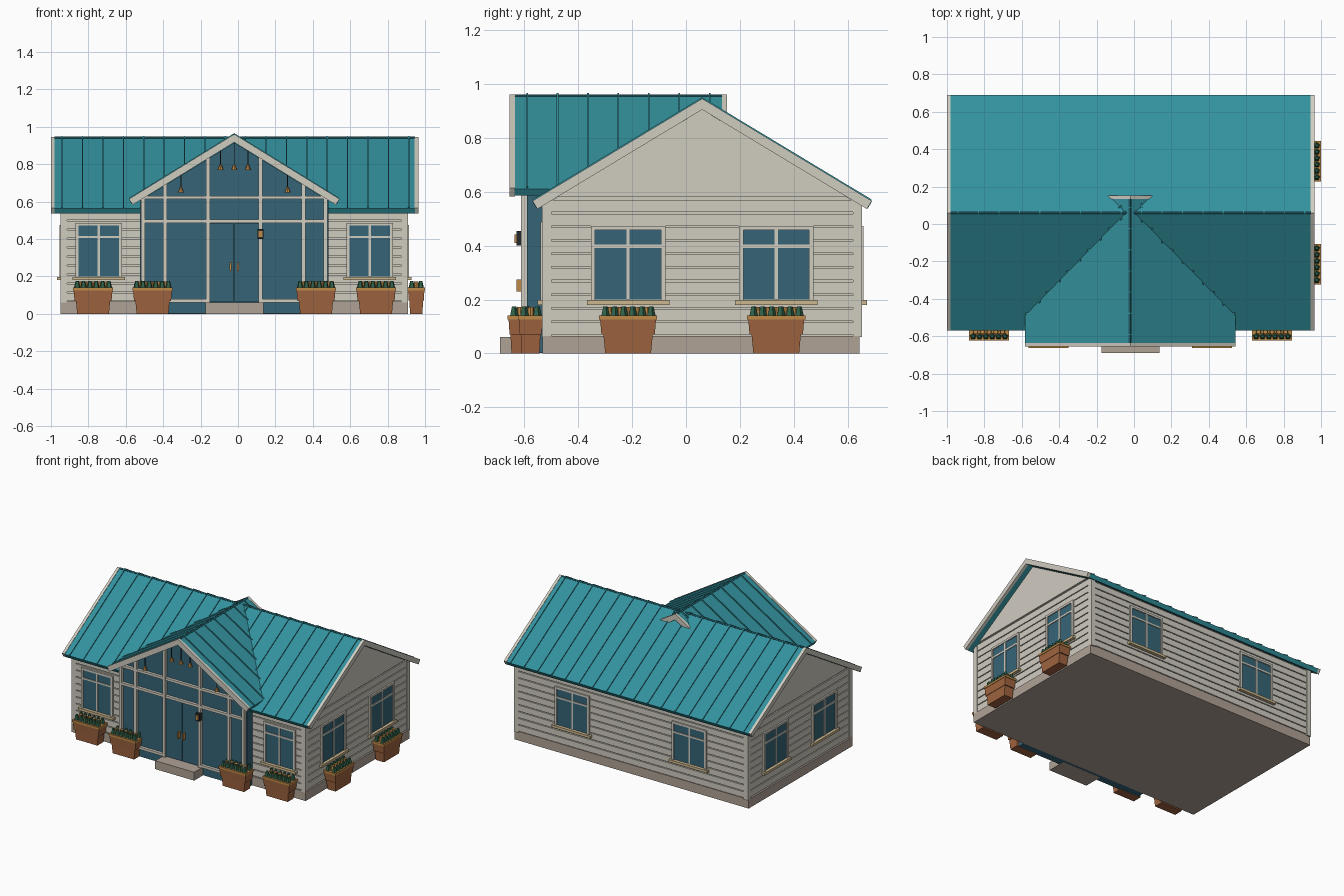
import bpy, bmesh, math
from mathutils import Matrix, Vector

if "Cube" in bpy.data.objects:
    bpy.data.objects.remove(bpy.data.objects["Cube"])


def material(name, hex_code):
    def linear(c):
        return c / 12.92 if c <= 0.04045 else ((c + 0.055) / 1.055) ** 2.4
    rgb = [linear(int(hex_code[i:i + 2], 16) / 255) for i in (0, 2, 4)]
    m = bpy.data.materials.new(name)
    m.use_nodes = True
    m.diffuse_color = (*rgb, 1)
    m.node_tree.nodes["Principled BSDF"].inputs["Base Color"].default_value = (*rgb, 1)
    return m


TEAL = material("teal roof", "33929e")
DARK_TEAL = material("dark teal ridge", "1f5a64")
CREAM = material("cream paint", "d0ccc0")
STONE = material("stone base", "b0a296")
GLASS = material("blue glass", "366577")
TERRACOTTA = material("terracotta", "a0643f")
WOOD = material("tan wood", "c08a48")
SILL = material("pale sill", "cbb78f")
GREEN = material("leaf green", "2f6149")
BLACK = material("dark metal", "25292c")


class Part:
    """Collects simple solids in one mesh object."""

    def __init__(self, name, mat):
        self.name, self.mat, self.bm = name, mat, bmesh.new()

    def box(self, x0, x1, y0, y1, z0, z1):
        size = Matrix.Diagonal((x1 - x0, y1 - y0, z1 - z0, 1))
        mid = Vector((x0 + x1, y0 + y1, z0 + z1)) / 2
        bmesh.ops.create_cube(self.bm, size=1, matrix=Matrix.Translation(mid) @ size)

    def wall_box(self, side, u0, u1, d0, d1, z0, z1):
        # u runs along the wall, d is the distance out from it
        axis, base, sign = WALLS[side]
        a, b = sorted((base + sign * d0, base + sign * d1))
        if axis == "x":
            self.box(a, b, u0, u1, z0, z1)
        else:
            self.box(u0, u1, a, b, z0, z1)

    def prism(self, profile, axis, a, b):
        def point(u, z, d):
            return (d, u, z) if axis == "x" else (u, d, z)
        ends = [[self.bm.verts.new(point(u, z, d)) for u, z in profile] for d in (a, b)]
        n = len(profile)
        self.bm.faces.new(ends[0])
        self.bm.faces.new(ends[1][::-1])
        for i in range(n):
            j = (i + 1) % n
            self.bm.faces.new((ends[0][i], ends[0][j], ends[1][j], ends[1][i]))

    def taper(self, x, y, z0, z1, low, high):
        m = Matrix.Translation((x, y, (z0 + z1) / 2))
        verts = bmesh.ops.create_cube(self.bm, size=2, matrix=m)["verts"]
        for v in verts:
            top = v.co.z > m.translation.z
            half = high if top else low
            v.co = (x + math.copysign(half[0], v.co.x - x),
                    y + math.copysign(half[1], v.co.y - y), z1 if top else z0)

    def cone(self, x, y, z0, z1, r0, r1, sides=6):
        bmesh.ops.create_cone(self.bm, cap_ends=True, segments=sides, radius1=r0, radius2=r1,
                              depth=z1 - z0, matrix=Matrix.Translation((x, y, (z0 + z1) / 2)))

    def done(self):
        bmesh.ops.recalc_face_normals(self.bm, faces=self.bm.faces)
        mesh = bpy.data.meshes.new(self.name)
        self.bm.to_mesh(mesh)
        self.bm.free()
        mesh.materials.append(self.mat)
        bpy.context.collection.objects.link(bpy.data.objects.new(self.name, mesh))


def chevron(mid, half, peak, slope, thick, lift=0.0):
    """Inverted V profile with eave ends square to the slope."""
    peak += lift
    k = math.hypot(1, slope)
    eave = peak - half * slope
    dx, dz = thick * slope / k, thick / k
    return [(mid - half, eave), (mid, peak), (mid + half, eave),
            (mid + half - dx, eave - dz), (mid, peak - thick * k), (mid - half + dx, eave - dz)]


CX, CY = -0.02, 0.06
WALLS = {"front": ("y", -0.52, -1), "back": ("y", 0.64, 1),
         "left": ("x", 0.895, 1), "right": ("x", -0.935, -1)}
SPAN = {"front": (-0.935, 0.895), "back": (-0.935, 0.895),
        "left": (-0.52, 0.64), "right": (-0.52, 0.64)}

# Stone base and entrance step
p = Part("base", STONE)
p.box(-0.95, 0.91, -0.532, 0.645, 0, 0.065)
p.done()
p = Part("entrance_step", STONE)
p.box(-0.175, 0.135, -0.69, -0.55, 0, 0.06)
p.done()

# Walls, gable panels, siding boards and corner boards
p = Part("walls", CREAM)
p.prism([(-0.52, 0.05), (0.64, 0.05), (0.64, 0.555), (CY, 0.9), (-0.52, 0.555)], "x", -0.935, 0.895)
p.done()
p = Part("gable_panels", CREAM)
for a, b in ((-0.947, -0.93), (0.89, 0.907)):
    p.prism([(-0.48, 0.58), (0.6, 0.58), (CY, 0.905)], "x", a, b)
p.done()
siding, corners = Part("siding_boards", CREAM), Part("corner_boards", CREAM)
for side, (u0, u1) in SPAN.items():
    top = 0.575 if side in ("left", "right") else 0.55
    step = (top - 0.07) / 10
    for i in range(10):
        z = 0.07 + i * step
        siding.wall_box(side, u0, u1, 0, 0.009, z, z + step - 0.006)
    for a, b in ((u0 - 0.014, u0 + 0.02), (u1 - 0.02, u1 + 0.014)):
        corners.wall_box(side, a, b, 0, 0.014, 0.06, 0.56)
siding.done()
corners.done()

# Main roof with end trims, standing seams and ridge cap
MAIN, PORCH = (CY, 0.63, 0.943, 0.603), (CX, 0.563, 0.958, 0.616)
p = Part("main_roof", TEAL)
p.prism(chevron(*MAIN, 0.03), "x", -0.98, 0.945)
p.done()
p = Part("main_roof_trim", CREAM)
for a in (-1.0, 0.945):
    p.prism(chevron(*MAIN, 0.035, 0.003), "x", a, a + 0.02)
p.done()
p = Part("main_roof_seams", TEAL)
for i in range(18):
    x = -0.94 + i * 0.109
    p.prism(chevron(*MAIN, 0.015, 0.008), "x", x - 0.003, x + 0.003)
p.done()
p = Part("main_ridge_cap", DARK_TEAL)
p.prism(chevron(CY, 0.009, MAIN[2], MAIN[3], 0.008, 0.004), "x", -0.98, 0.945)
p.done()

# Porch roof
p = Part("porch_roof", TEAL)
p.prism(chevron(*PORCH, 0.03), "y", -0.637, 0.135)
p.done()
p = Part("porch_roof_trim", CREAM)
for a in (-0.655, 0.133):
    p.prism(chevron(*PORCH, 0.037, 0.003), "y", a, a + 0.02)
p.done()
p = Part("porch_roof_seams", TEAL)
for i in range(7):
    y = -0.59 + i * 0.113
    p.prism(chevron(*PORCH, 0.015, 0.008), "y", y - 0.003, y + 0.003)
p.done()
p = Part("porch_ridge_cap", DARK_TEAL)
p.prism(chevron(CX, 0.009, PORCH[2], PORCH[3], 0.008, 0.004), "y", -0.635, 0.133)
p.done()

# Glazed porch front with posts and rails
p = Part("porch_glass", GLASS)
p.prism([(CX - 0.505, 0.001), (CX + 0.505, 0.001), (CX + 0.505, 0.605),
         (CX, 0.915), (CX - 0.505, 0.605)], "y", -0.59, -0.51)
p.done()
p = Part("porch_frame", CREAM)
for s in (-1, 1):
    for off, top in ((0.488, 0.615), (0.37, 0.705), (0.14, 0.845)):
        x = CX + s * off
        p.box(x - 0.01, x + 0.01, -0.612, -0.58, 0.06, top)
    a, b = sorted((CX + s * 0.49, CX + s * 0.14))
    p.box(a, b, -0.61, -0.58, 0.062, 0.08)
for z in (0.495, 0.622):
    p.box(CX - 0.49, CX + 0.49, -0.61, -0.58, z - 0.009, z + 0.009)
p.done()

# Double door and handles
doors, handles = Part("double_door", GLASS), Part("door_handles", WOOD)
for s in (-1, 1):
    a, b = sorted((CX + s * 0.002, CX + s * 0.13))
    doors.box(a, b, -0.602, -0.58, 0.065, 0.484)
    x = CX + s * 0.02
    handles.box(x - 0.005, x + 0.005, -0.63, -0.6, 0.23, 0.275)
doors.done()
handles.done()

# Wall lantern and hanging lamps
metal, shades = Part("lamp_metal", BLACK), Part("lamp_shades", WOOD)
metal.box(0.105, 0.135, -0.63, -0.6, 0.4, 0.455)
shades.box(0.11, 0.13, -0.637, -0.61, 0.41, 0.442)
for off, z in ((-0.285, 0.65), (-0.073, 0.77), (0, 0.77), (0.073, 0.77), (0.285, 0.65)):
    x, top = CX + off, PORCH[2] - 0.03 - abs(off) * PORCH[3]
    metal.box(x - 0.002, x + 0.002, -0.622, -0.618, z, top)
    shades.cone(x, -0.62, z, z + 0.028, 0.016, 0.005, 8)
metal.done()
shades.done()

# Windows
glass, frames, sills = Part("window_glass", GLASS), Part("window_frames", CREAM), Part("window_sills", SILL)


def window(side, u, half, top):
    glass.wall_box(side, u - half, u + half, 0, 0.013, 0.2, top)
    for s in (-1, 1):
        e = u + s * (half + 0.005)
        frames.wall_box(side, e - 0.008, e + 0.008, 0, 0.02, 0.195, top + 0.012)
    frames.wall_box(side, u - half, u + half, 0, 0.02, top - 0.003, top + 0.012)
    frames.wall_box(side, u - 0.006, u + 0.006, 0, 0.018, 0.2, top)
    frames.wall_box(side, u - half, u + half, 0, 0.018, top - 0.07, top - 0.058)
    sills.wall_box(side, u - half - 0.028, u + half + 0.028, 0, 0.032, 0.18, 0.198)


for s in (-1, 1):
    window("front", CX + s * 0.725, 0.112, 0.475)
    window("back", CX + s * 0.465, 0.125, 0.462)
    for side in ("left", "right"):
        window(side, CY + s * 0.275, 0.125, 0.462)
for part in (glass, frames, sills):
    part.done()


# Flower planters
def planter(name, x, y, turned=False):
    def flip(a, b):
        return (b, a) if turned else (a, b)
    pot, rim = Part(name + "_pot", TERRACOTTA), Part(name + "_rim", WOOD)
    leaves, flowers = Part(name + "_leaves", GREEN), Part(name + "_flowers", WOOD)
    pot.taper(x, y, 0, 0.075, flip(0.085, 0.033), flip(0.092, 0.037))
    pot.taper(x, y, 0.07, 0.128, flip(0.099, 0.04), flip(0.104, 0.044))
    rim.taper(x, y, 0.125, 0.14, flip(0.108, 0.047), flip(0.108, 0.047))
    for i in range(6):
        for row in (-0.024, 0.024):
            du, dv = flip((i - 2.5) * 0.034, row)
            leaves.cone(x + du, y + dv, 0.138, 0.175, 0.018, 0.009, 5)
    for i in range(5):
        du, dv = flip((i - 2) * 0.036, 0)
        flowers.cone(x + du, y + dv, 0.138, 0.172, 0.014, 0.012, 8)
    for part in (pot, rim, leaves, flowers):
        part.done()


planter("front_right_planter", -0.775, -0.577)
planter("front_left_planter", 0.738, -0.577)
planter("porch_right_planter", -0.457, -0.615)
planter("porch_left_planter", 0.417, -0.615)
planter("side_front_planter", 0.953, CY - 0.275, True)
planter("side_back_planter", 0.953, CY + 0.275, True)
